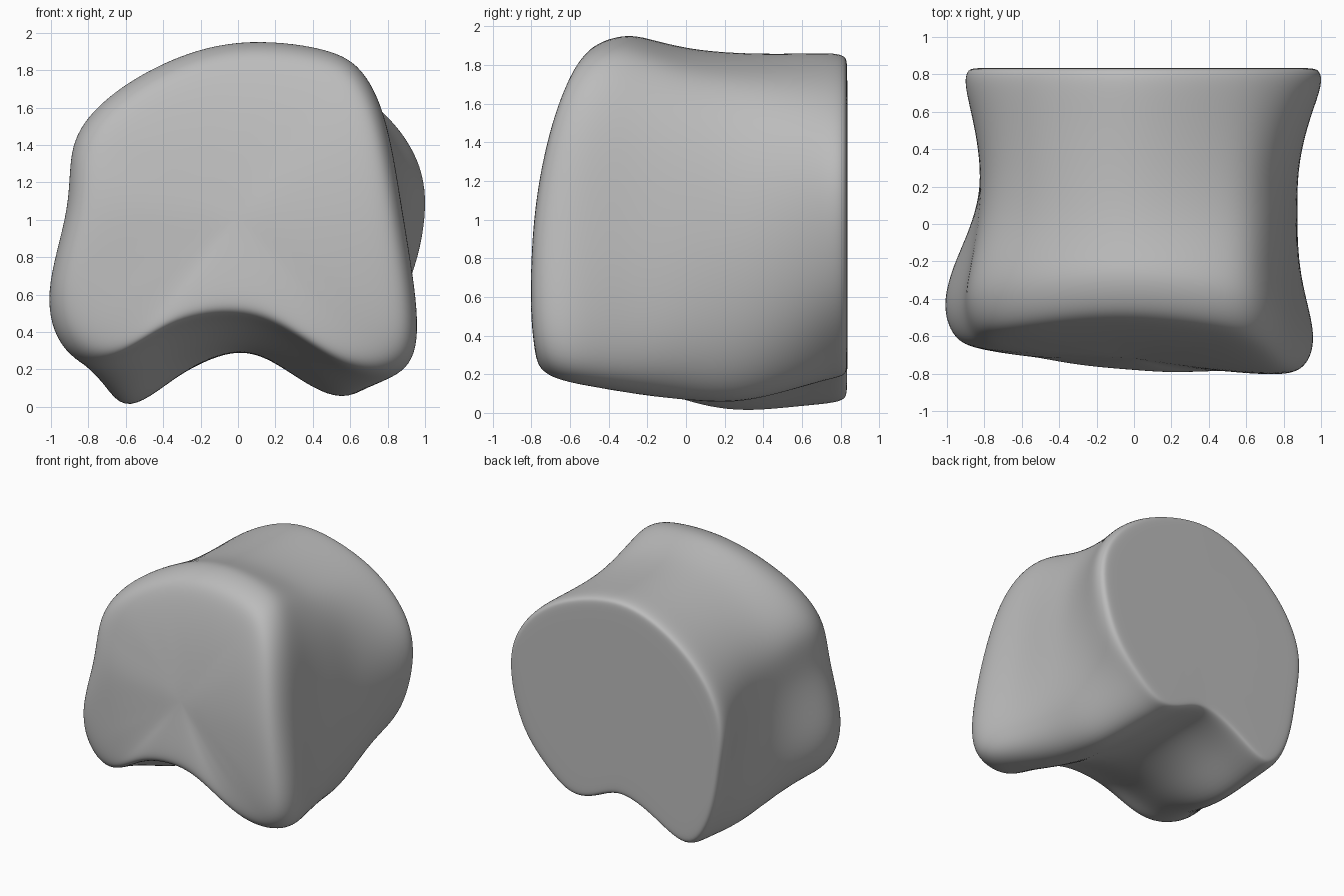
import bpy
import bmesh
from mathutils import Vector

cube = bpy.data.objects.get("Cube")
if cube:
    bpy.data.objects.remove(cube)

# Cross-sections in hundredths (x, z): notch, left foot, side, top, right side, right foot
BACK = [(0, 30), (22, 23), (45, 19), (68, 36), (90, 64), (100, 108), (92, 138), (73, 160), (45, 176),
        (0, 186), (-40, 172), (-67, 151), (-83, 128), (-90, 102), (-86, 70), (-79, 34), (-60, 5), (-30, 19)]
WAIST = [(0, 29), (25, 20), (55, 4), (77, 25), (86, 65), (86, 105), (79, 140), (65, 165), (42, 178),
         (0, 186), (-38, 175), (-65, 154), (-78, 131), (-81, 105), (-80, 70), (-76, 30), (-60, -1), (-32, 17)]
FLARE = [(0, 33), (28, 23), (58, 10), (84, 20), (88, 55), (84, 105), (78, 148), (65, 176), (45, 188),
         (0, 193), (-40, 181), (-70, 162), (-86, 139), (-88, 108), (-97, 65), (-92, 34), (-65, 15), (-36, 27)]
FRONT = [(0, 47), (28, 38), (60, 19), (87, 21), (96, 45), (88, 100), (79, 149), (66, 177), (45, 190),
         (0, 194), (-40, 182), (-71, 162), (-88, 138), (-90, 105), (-101, 62), (-91, 32), (-67, 24), (-36, 42)]


def section(points):
    """Push the points outward so the subdivided surface passes through them."""
    pts = [Vector((x, z)) / 100 for x, z in points]
    count = len(pts)
    return [p + (p - (pts[i - 1] + pts[(i + 1) % count]) / 2) * 0.4 for i, p in enumerate(pts)]


def scaled(pts, factor):
    centre = Vector((0, 1.05))
    return [centre + (p - centre) * factor for p in pts]


def lean(x, z):
    """Depth of the front face: leans back to the top, rounds off at the sides and feet."""
    tilt = -0.78 - 0.08 * x + 0.27 * (max(z - 0.45, 0) / 1.4) ** 2.5
    return tilt + 0.25 * max(abs(x) - 0.7, 0) + 0.25 * max(0.45 - z, 0)


def flat_ring(pts, y):
    return [Vector((p.x, y, p.y)) for p in pts]


def front_ring(pts, offset):
    return [Vector((p.x, lean(p.x, p.y) + offset, p.y)) for p in pts]


def blend(first, second, amount):
    return [a.lerp(b, amount) for a, b in zip(first, second)]


back, waist, flare, front = (section(s) for s in (BACK, WAIST, FLARE, FRONT))
rings = [
    flat_ring(scaled(back, 0.5), 0.835),
    flat_ring(scaled(back, 0.93), 0.835),
    flat_ring(scaled(back, 0.99), 0.83),
    flat_ring(scaled(back, 1.01), 0.75),
    flat_ring(blend(waist, back, 0.5), 0.55),
    flat_ring(waist, 0.28),
    flat_ring(blend(waist, flare, 0.3), 0.02),
    blend(flat_ring(flare, -0.22), front_ring(flare, 0.35), 0.4),
    front_ring(scaled(front, 1.02), 0.16),
    front_ring(scaled(front, 0.965), 0.01),
    front_ring(scaled(front, 0.84), -0.01),
    front_ring(scaled(front, 0.4), 0.02),
]

# Loft the rings into one closed body
bm = bmesh.new()
loops = [[bm.verts.new(v) for v in ring] for ring in rings]
for a, b in zip(loops, loops[1:]):
    for i in range(len(a)):
        j = (i + 1) % len(a)
        bm.faces.new((a[i], a[j], b[j], b[i]))
for loop in (loops[0], loops[-1]):
    bm.faces.new(loop)
bmesh.ops.recalc_face_normals(bm, faces=bm.faces)
mesh = bpy.data.meshes.new("bone_block")
bm.to_mesh(mesh)
bm.free()

body = bpy.data.objects.new("bone_block", mesh)
bpy.context.collection.objects.link(body)
for face in mesh.polygons:
    face.use_smooth = True
smooth = body.modifiers.new("smooth_surface", "SUBSURF")
smooth.levels = smooth.render_levels = 3

# Plain grey
grey = bpy.data.materials.new("plain_grey")
grey.use_nodes = True
colour = (0.5, 0.5, 0.5, 1)
grey.diffuse_color = colour
grey.node_tree.nodes["Principled BSDF"].inputs["Base Color"].default_value = colour
mesh.materials.append(grey)
